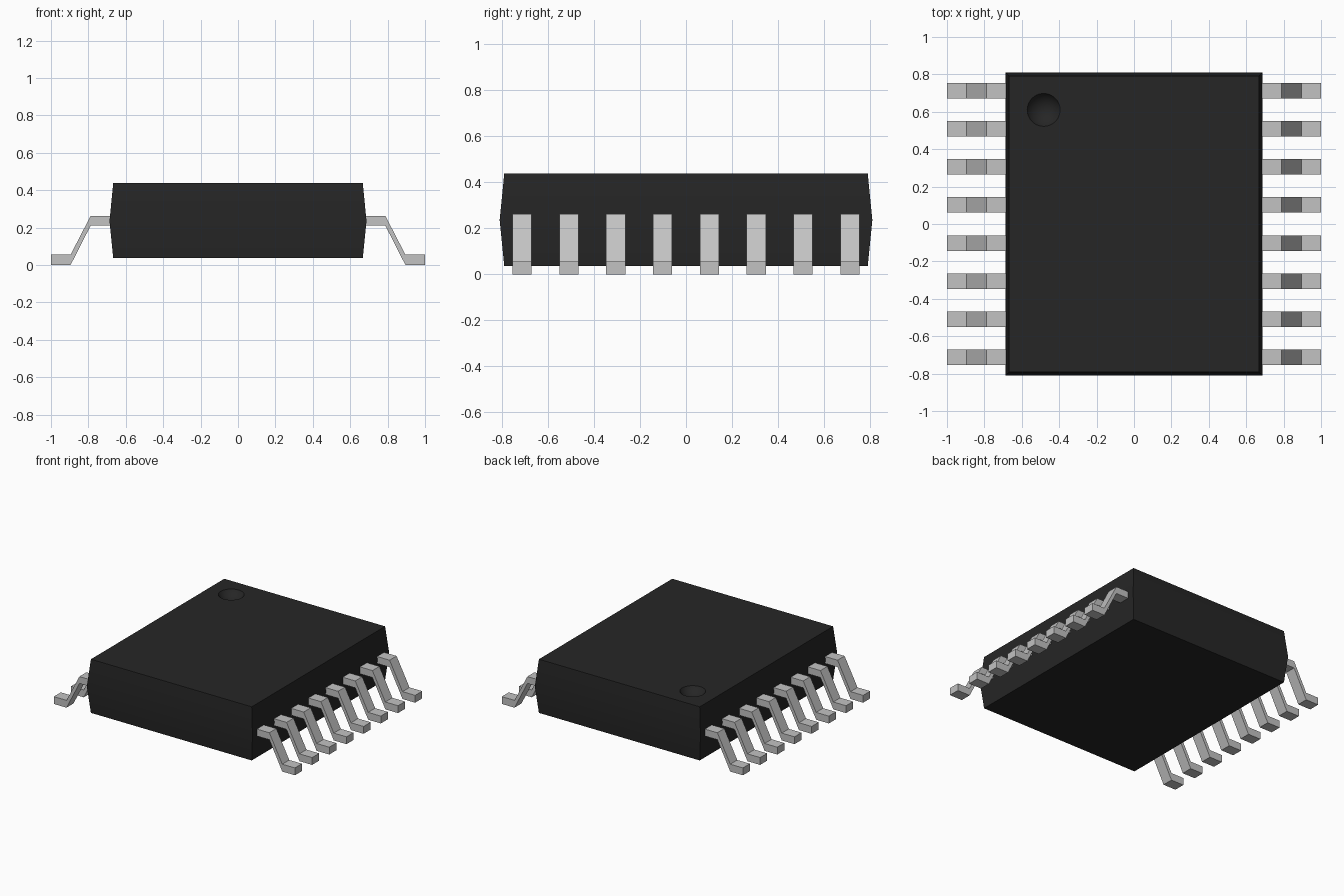
import bpy
import bmesh
import math

cube = bpy.data.objects.get("Cube")
if cube:
    bpy.data.objects.remove(cube, do_unlink=True)


def make_material(name, value, roughness):
    mat = bpy.data.materials.new(name)
    mat.use_nodes = True
    colour = (value, value, value, 1.0)
    mat.diffuse_color = colour
    bsdf = mat.node_tree.nodes["Principled BSDF"]
    bsdf.inputs["Base Color"].default_value = colour
    bsdf.inputs["Roughness"].default_value = roughness
    return mat


def add_object(name, mesh):
    obj = bpy.data.objects.new(name, mesh)
    bpy.context.collection.objects.link(obj)
    return obj


def finish_mesh(bm, name, mat):
    bmesh.ops.recalc_face_normals(bm, faces=bm.faces)
    mesh = bpy.data.meshes.new(name)
    bm.to_mesh(mesh)
    bm.free()
    mesh.materials.append(mat)
    return mesh


black = make_material("black plastic", 0.019, 0.6)
silver = make_material("silver metal", 0.54, 0.4)

# Package body: three rectangular rings, widest at the parting line
bm = bmesh.new()
rings = []
for hx, hy, z in ((0.667, 0.79, 0.036), (0.687, 0.81, 0.236), (0.667, 0.79, 0.438)):
    rings.append([bm.verts.new((sx * hx, sy * hy, z))
                  for sx, sy in ((-1, -1), (1, -1), (1, 1), (-1, 1))])
bm.faces.new(rings[0])
bm.faces.new(rings[-1])
for low, high in zip(rings, rings[1:]):
    for i in range(4):
        j = (i + 1) % 4
        bm.faces.new((low[i], low[j], high[j], high[i]))
body = add_object("package_body", finish_mesh(bm, "package_body", black))

# Round dimple marking the first lead, cut with a sphere
rim, depth = 0.088, 0.05
radius = (rim ** 2 + depth ** 2) / (2 * depth)
bm = bmesh.new()
bmesh.ops.create_uvsphere(bm, u_segments=40, v_segments=32, radius=radius)
cutter = add_object("dimple_cutter", finish_mesh(bm, "dimple_cutter", black))
cutter.location = (-0.483, 0.61, 0.438 - depth + radius)
cutter.hide_render = True

cut = body.modifiers.new("dimple", "BOOLEAN")
cut.operation = "DIFFERENCE"
cut.solver = "EXACT"
cut.object = cutter
bpy.ops.object.select_all(action="DESELECT")
bpy.context.view_layer.objects.active = body
body.select_set(True)
bpy.ops.object.modifier_apply(modifier=cut.name)
bpy.data.objects.remove(cutter, do_unlink=True)
bpy.ops.object.shade_smooth_by_angle(angle=math.radians(30))

# Gull-wing lead: bent side profile extruded across its width
profile = [(0.65, 0.262), (0.788, 0.262), (0.895, 0.055), (1.0, 0.055),
           (1.0, 0.0), (0.895, 0.0), (0.788, 0.21), (0.65, 0.21)]
width = 0.083
bm = bmesh.new()
near = [bm.verts.new((x, -width / 2, z)) for x, z in profile]
far = [bm.verts.new((x, width / 2, z)) for x, z in profile]
n = len(profile)
for i in range(n):
    j = (i + 1) % n
    bm.faces.new((near[i], near[j], far[j], far[i]))
# Side walls as one quad per straight run
for side in (near, far):
    for i in range(3):
        bm.faces.new((side[i], side[i + 1], side[n - 2 - i], side[n - 1 - i]))
lead_mesh = finish_mesh(bm, "lead", silver)

# Eight leads on each side
pitch = 0.2035
for side, turn in (("left", 0.0), ("right", math.pi)):
    for i in range(8):
        lead = add_object(f"{side}_lead_{i + 1}", lead_mesh)
        lead.location.y = (i - 3.5) * pitch
        lead.rotation_euler.z = turn
